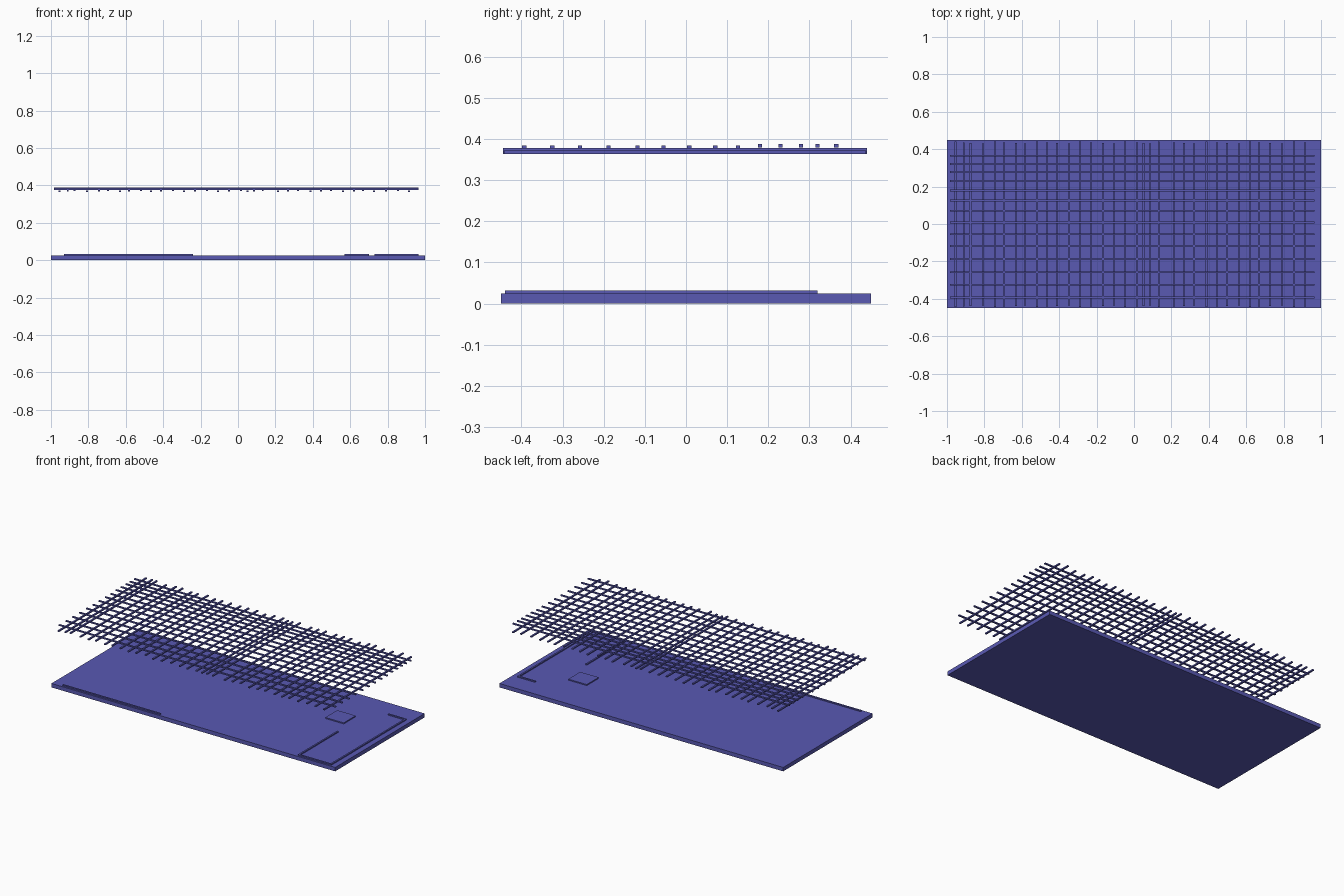
import bpy

mat = bpy.data.materials.new("indigo")
mat.diffuse_color = (0.1, 0.1, 0.45, 1)


def box(name, x0, x1, y0, y1, z0, z1):
    bpy.ops.mesh.primitive_cube_add(size=1, location=((x0 + x1) / 2, (y0 + y1) / 2, (z0 + z1) / 2))
    ob = bpy.context.object
    ob.name = name
    ob.scale = (x1 - x0, y1 - y0, z1 - z0)
    bpy.ops.object.transform_apply(location=False, rotation=False, scale=True)
    ob.data.materials.append(mat)
    return ob


# Base slab, 2 x 0.9
TOP = 0.025
box("base_slab", -1, 1, -0.45, 0.45, 0, TOP)


# Low walls and pad drawn on the slab
def wall(name, x0, x1, y0, y1):
    box(name, x0, x1, y0, y1, TOP - 0.001, 0.032)


W = 0.01
wall("front_left_wall", -0.93, -0.24, -0.44, -0.44 + W)
wall("front_right_wall", 0.73, 0.965, -0.44, -0.44 + W)
wall("right_wall", 0.955, 0.965, -0.43, 0.32)
wall("back_return_wall", 0.84, 0.955, 0.31, 0.32)
wall("inner_wall", 0.73, 0.74, -0.43, -0.045)
wall("square_pad", 0.57, 0.70, 0.065, 0.185)

# Long canopy slats running left to right, the rear ones slightly higher
slat_y = [-0.393, -0.325, -0.258, -0.188, -0.118, -0.055, 0.008,
          0.071, 0.126, 0.18, 0.23, 0.279, 0.32, 0.365]
for i, y in enumerate(slat_y):
    z = 0.380 if y > 0.15 else 0.3765
    box(f"long_slat_{i:02d}", -0.985, 0.965, y - 0.005, y + 0.005, z, z + 0.0075)

# Cross slats running front to back, under the long ones
slat_x = [-0.955, -0.91, -0.875, -0.807, -0.743, -0.695, -0.631, -0.583,
          -0.519, -0.465, -0.412, -0.348, -0.289, -0.23, -0.166, -0.107,
          -0.048, 0.016, 0.05, 0.086, 0.132, 0.214, 0.267,
          0.321, 0.388, 0.444, 0.497, 0.561, 0.62, 0.668, 0.727, 0.791,
          0.856, 0.915]
for i, x in enumerate(slat_x):
    dy = (i * 5 % 4) * 0.003
    z = 0.364 + (i % 3) * 0.003
    box(f"cross_slat_{i:02d}", x - 0.005, x + 0.005, -0.445 + dy, 0.44 - dy, z, z + 0.008)
